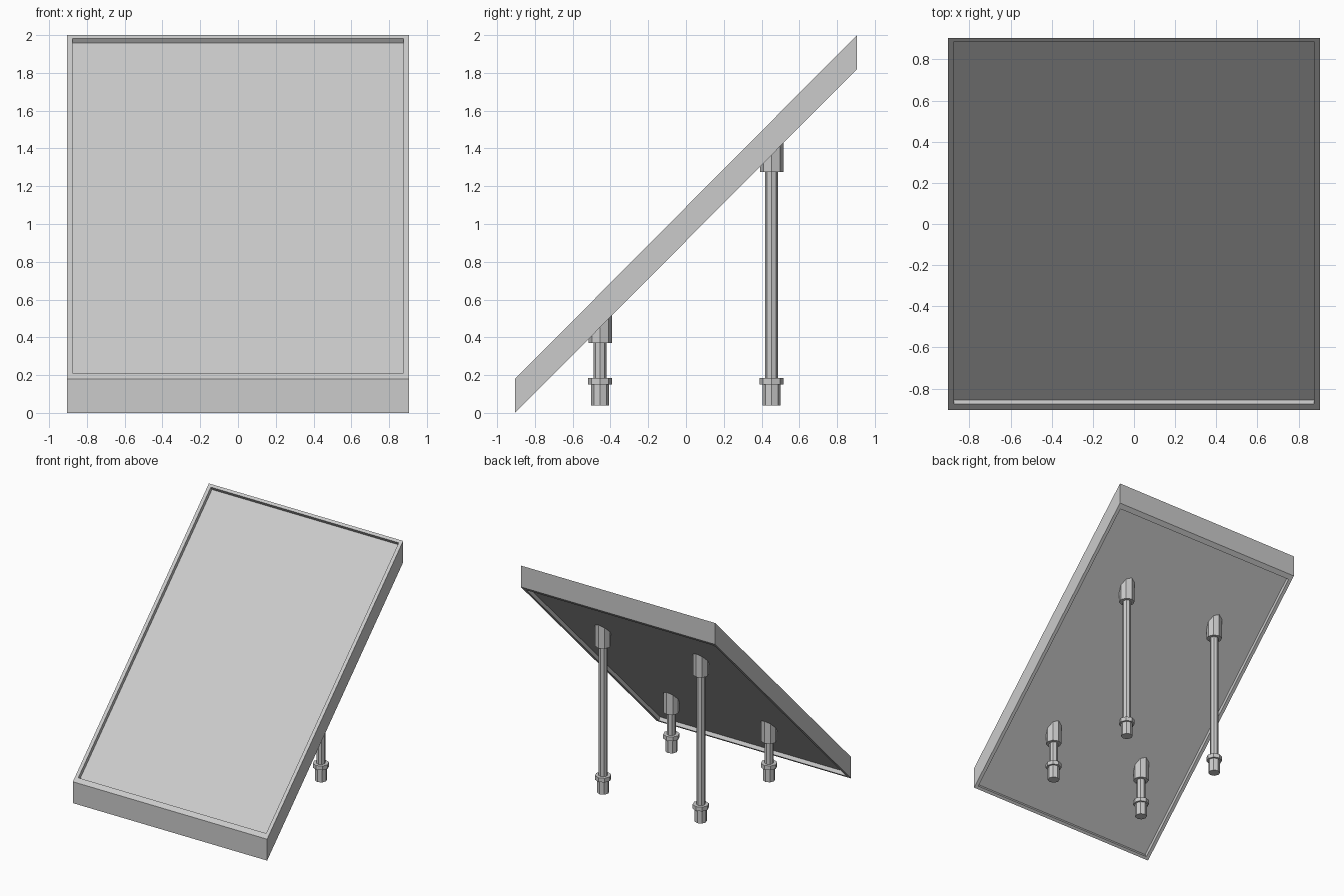
import bpy, bmesh
from mathutils import Matrix

if "Cube" in bpy.data.objects:
    bpy.data.objects.remove(bpy.data.objects["Cube"])

HALF, THICK = 0.905, 0.18   # panel half size and vertical thickness
RISE = 1.82 / (2 * HALF)    # slope of the panel


def finish(bm, name):
    bmesh.ops.recalc_face_normals(bm, faces=bm.faces)
    mesh = bpy.data.meshes.new(name)
    bm.to_mesh(mesh)
    bm.free()
    obj = bpy.data.objects.new(name, mesh)
    bpy.context.collection.objects.link(obj)
    return obj


def under(y):
    """Height of the underside plane at y."""
    return (y + HALF) * RISE


# Sloping tray: nested loops from the upper sheet, over the rim, to the lower sheet
bm = bmesh.new()
loops = [  # half width, front y, back y, vertical offset above the underside plane
    (0.875, -0.856, 0.904, THICK - 0.042),
    (0.875, -0.875, 0.888, THICK),
    (HALF, -HALF, HALF, THICK),
    (HALF, -HALF, HALF, 0),
    (0.875, -0.888, 0.875, 0),
    (0.875, -0.904, 0.856, 0.042),
]
rings = []
for w, y0, y1, dz in loops:
    rings.append([bm.verts.new((x, y, under(y) + dz))
                  for x, y in ((-w, y0), (w, y0), (w, y1), (-w, y1))])
for a, b in zip(rings, rings[1:]):
    for i in range(4):
        j = (i + 1) % 4
        bm.faces.new((a[i], a[j], b[j], b[i]))
bm.faces.new(rings[0])
bm.faces.new(rings[-1])
finish(bm, "sloped_panel")


def prism(bm, x, y, r, z0, z1, slanted=False):
    """Upright octagonal prism, optionally cut to the panel slope at its top."""
    made = bmesh.ops.create_cone(
        bm, cap_ends=True, segments=8, radius1=r, radius2=r, depth=z1 - z0,
        matrix=Matrix.Translation((x, y, (z0 + z1) / 2)))["verts"]
    if slanted:
        mid = (z0 + z1) / 2
        for v in made:
            if v.co.z > mid:
                v.co.z = under(v.co.y) + 0.06


# Four legs: foot, collar, rod and slant-cut socket
for row, y, socket_z in (("front", -0.455, 0.37), ("back", 0.453, 1.275)):
    for side, x in (("left", -0.455), ("right", 0.455)):
        bm = bmesh.new()
        prism(bm, x, y, 0.047, 0.04, 0.155)
        prism(bm, x, y, 0.063, 0.15, 0.185)
        prism(bm, x, y, 0.035, 0.15, socket_z + 0.03)
        prism(bm, x, y, 0.062, socket_z, socket_z + 0.1, slanted=True)
        finish(bm, f"{row}_{side}_leg")
